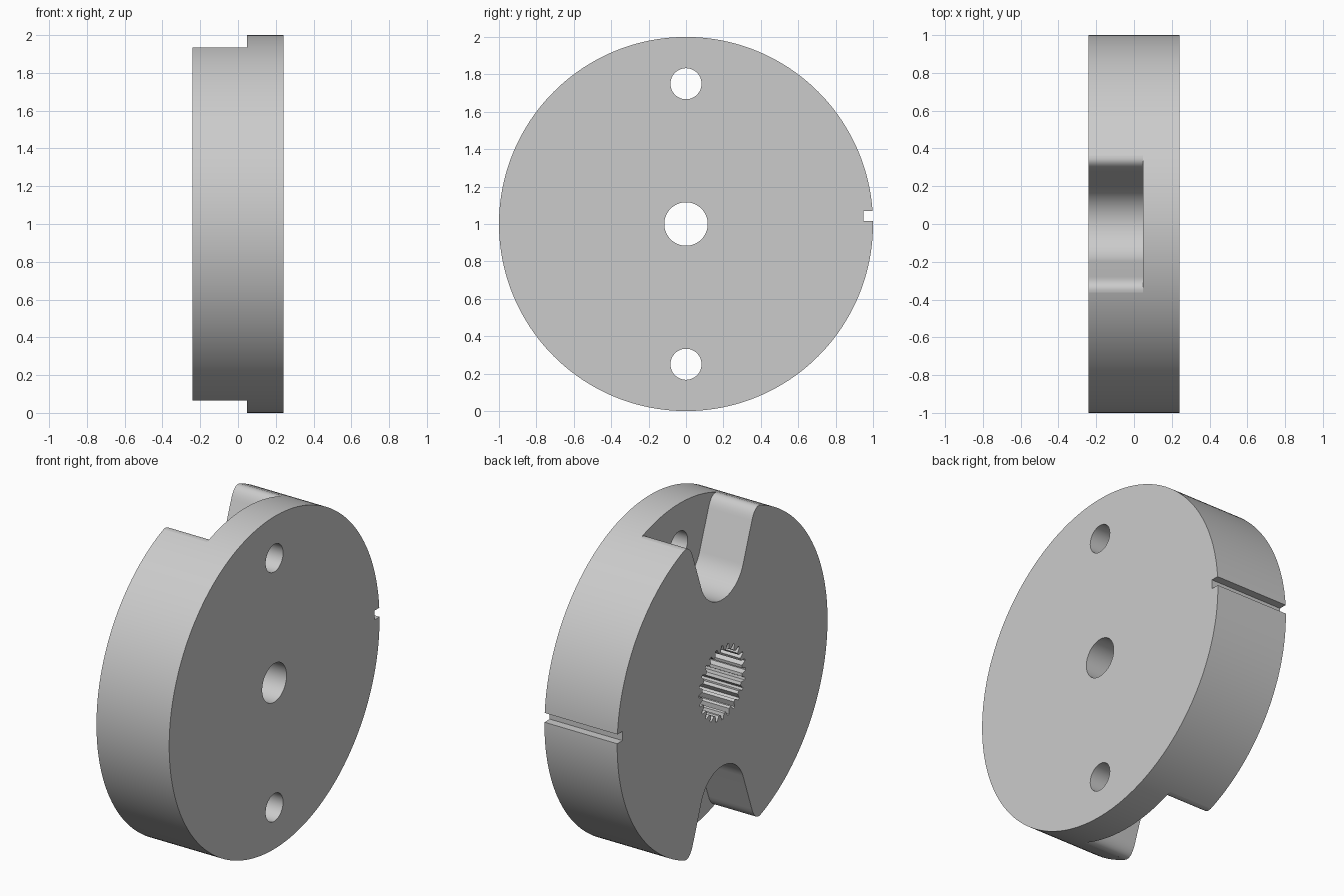
import bpy, bmesh
from math import sin, cos, pi, radians

if "Cube" in bpy.data.objects:
    bpy.data.objects.remove(bpy.data.objects["Cube"], do_unlink=True)

X0, X1, POCKET_X = -0.242, 0.242, 0.047   # two faces and pocket floor
AXIS_Z = 1.0

metal = bpy.data.materials.new("plain grey metal")
metal.use_nodes = True
grey = (0.6, 0.6, 0.6, 1)
metal.diffuse_color = grey
metal.node_tree.nodes["Principled BSDF"].inputs["Base Color"].default_value = grey


def prism(name, outline, x0, x1):
    """Extrude a (y, z) outline, measured from the disc axis, along x."""
    bm = bmesh.new()
    face = bm.faces.new([bm.verts.new((x0, y, z + AXIS_Z)) for y, z in outline])
    new = bmesh.ops.extrude_face_region(bm, geom=[face])["geom"]
    moved = [v for v in new if isinstance(v, bmesh.types.BMVert)]
    bmesh.ops.translate(bm, verts=moved, vec=(x1 - x0, 0, 0))
    bmesh.ops.recalc_face_normals(bm, faces=bm.faces)
    mesh = bpy.data.meshes.new(name)
    bm.to_mesh(mesh)
    bm.free()
    mesh.materials.append(metal)
    obj = bpy.data.objects.new(name, mesh)
    bpy.context.collection.objects.link(obj)
    return obj


def circle(radius, n, z=0.0):
    return [(radius * cos(2 * pi * i / n), z + radius * sin(2 * pi * i / n))
            for i in range(n)]


def pocket_outline(sign):
    """Round-bottomed slot with flared walls and rounded lips at the rim."""
    flare, radius, centre = radians(20), 0.21, 0.71
    half = []
    for i in range(13):                       # half of the round bottom
        a = -pi / 2 + (pi / 2 - flare) * i / 12
        half.append((radius * cos(a), centre + radius * sin(a)))
    a, p, b = (0.28, 0.866), (0.31, 0.949), (0.362, 0.932)
    for i in range(9):                        # rounded lip
        t = i / 8
        half.append(tuple((1 - t) ** 2 * a[k] + 2 * t * (1 - t) * p[k] + t * t * b[k]
                          for k in (0, 1)))
    half.append((0.4, 1.1))
    full = half + [(-y, z) for y, z in reversed(half[1:])]
    return [(y, sign * z) for y, z in full]


def spline_outline(teeth=24, inner=0.19, outer=0.222):
    pts = []
    for i in range(teeth):
        for frac, r in ((-0.32, inner), (-0.12, outer), (0.12, outer), (0.32, inner)):
            a = 2 * pi * (i + frac) / teeth
            pts.append((r * cos(a), r * sin(a)))
    return pts


# Disc body
disc = prism("coupling_disc", circle(1.0, 192), X0, X1)

# Pockets, bolt holes, splined socket, shaft bore and rim keyway
LOW, HIGH = X0 - 0.1, X1 + 0.1
cutters = [
    prism("spline_cutter", spline_outline(), LOW, POCKET_X),
    prism("bore_cutter", circle(0.116, 64), LOW, HIGH),
    prism("keyway_cutter", [(0.95, 0.015), (1.1, 0.015), (1.1, 0.07), (0.95, 0.07)],
          LOW, HIGH),
]
for label, sign in (("upper", 1), ("lower", -1)):
    cutters.append(prism(label + "_pocket_cutter", pocket_outline(sign), LOW, POCKET_X))
    cutters.append(prism(label + "_hole_cutter", circle(0.083, 48, sign * 0.75), LOW, HIGH))

for cutter in cutters:
    cutter.hide_render = True
    mod = disc.modifiers.new(cutter.name, "BOOLEAN")
    mod.operation, mod.solver, mod.object = "DIFFERENCE", "EXACT", cutter

# Bake the cuts and remove the cutters
graph = bpy.context.evaluated_depsgraph_get()
baked = bpy.data.meshes.new_from_object(disc.evaluated_get(graph))
disc.modifiers.clear()
disc.data = baked
baked.name = "coupling_disc"
for cutter in cutters:
    bpy.data.objects.remove(cutter, do_unlink=True)

# Smooth round walls, crisp edges
bpy.ops.object.select_all(action="DESELECT")
disc.select_set(True)
bpy.context.view_layer.objects.active = disc
bpy.ops.object.shade_smooth_by_angle(angle=radians(25))
